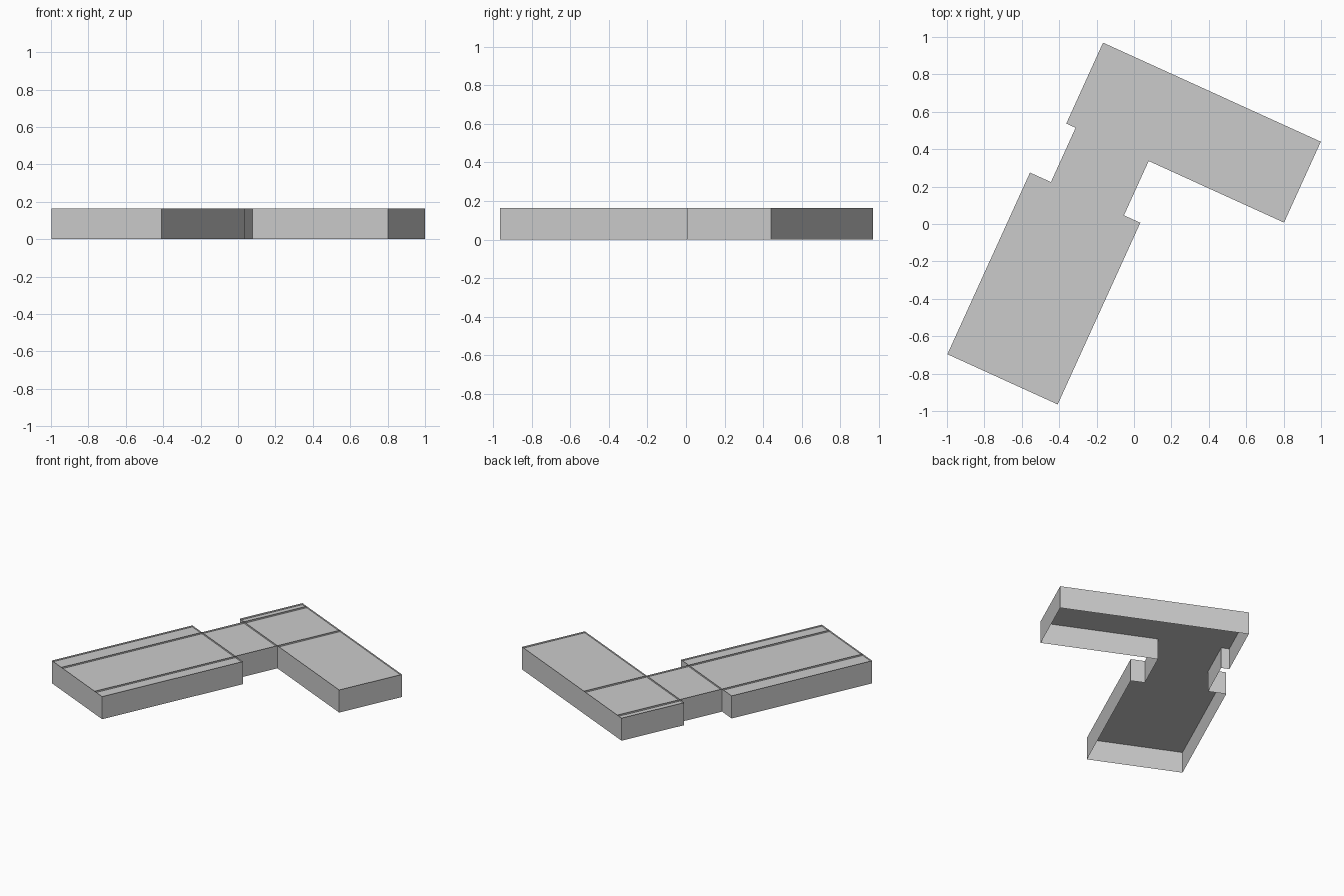
import bpy
from math import radians, cos, sin

if "Cube" in bpy.data.objects:
    bpy.data.objects.remove(bpy.data.objects["Cube"])

ANGLE = radians(-24.46)      # the plan is turned on the ground
TOP, ROOF = 0.163, 0.152     # wall top and roof deck heights

# Plan levels: across (a) and along (b) the building
S0, S1 = -0.62, 0.028        # south wing
L0, L1 = -0.497, -0.068      # link
N0, N1 = -0.552, 0.727       # north wing
B0, B1, B2, B3 = -1.047, 0.02, 0.339, 0.814


def world(a, b, z):
    return (a * cos(ANGLE) - b * sin(ANGLE), a * sin(ANGLE) + b * cos(ANGLE), z)


def add_mesh(name, verts, faces):
    mesh = bpy.data.meshes.new(name)
    mesh.from_pydata(verts, [], faces)
    mesh.update()
    obj = bpy.data.objects.new(name, mesh)
    bpy.context.collection.objects.link(obj)
    return obj


def sheet(name, path, z0, z1, closed=False):
    """Thin upright wall following a plan path."""
    n = len(path)
    verts = [world(a, b, z) for z in (z0, z1) for a, b in path]
    faces = [(i, (i + 1) % n, n + (i + 1) % n, n + i)
             for i in range(n if closed else n - 1)]
    return add_mesh(name, verts, faces)


def deck(name, a0, a1, b0, b1):
    """Flat roof panel."""
    corners = [(a0, b0), (a1, b0), (a1, b1), (a0, b1)]
    return add_mesh(name, [world(a, b, ROOF) for a, b in corners], [(0, 1, 2, 3)])


# Outer walls, open underneath, rising slightly above the roof as a parapet
outline = [(S0, B0), (S1, B0), (S1, B1), (L1, B1), (L1, B2), (N1, B2),
           (N1, B3), (N0, B3), (N0, B2), (L0, B2), (L0, B1), (S0, B1)]
sheet("outer_walls", outline, 0, TOP, closed=True)

# Roof panels
deck("south_roof", S0, S1, B0, B1)
deck("link_roof", L0, L1, B1, B2)
deck("north_roof", N0, N1, B2, B3)

# Low upstands dividing the roof
for name, a in (("left_roof_upstand", L0), ("right_roof_upstand", L1)):
    sheet(name, [(a, B0), (a, B3)], ROOF, TOP)
for name, b in (("south_cross_upstand", B1), ("north_cross_upstand", B2)):
    sheet(name, [(L0, b), (L1, b)], ROOF, TOP)
